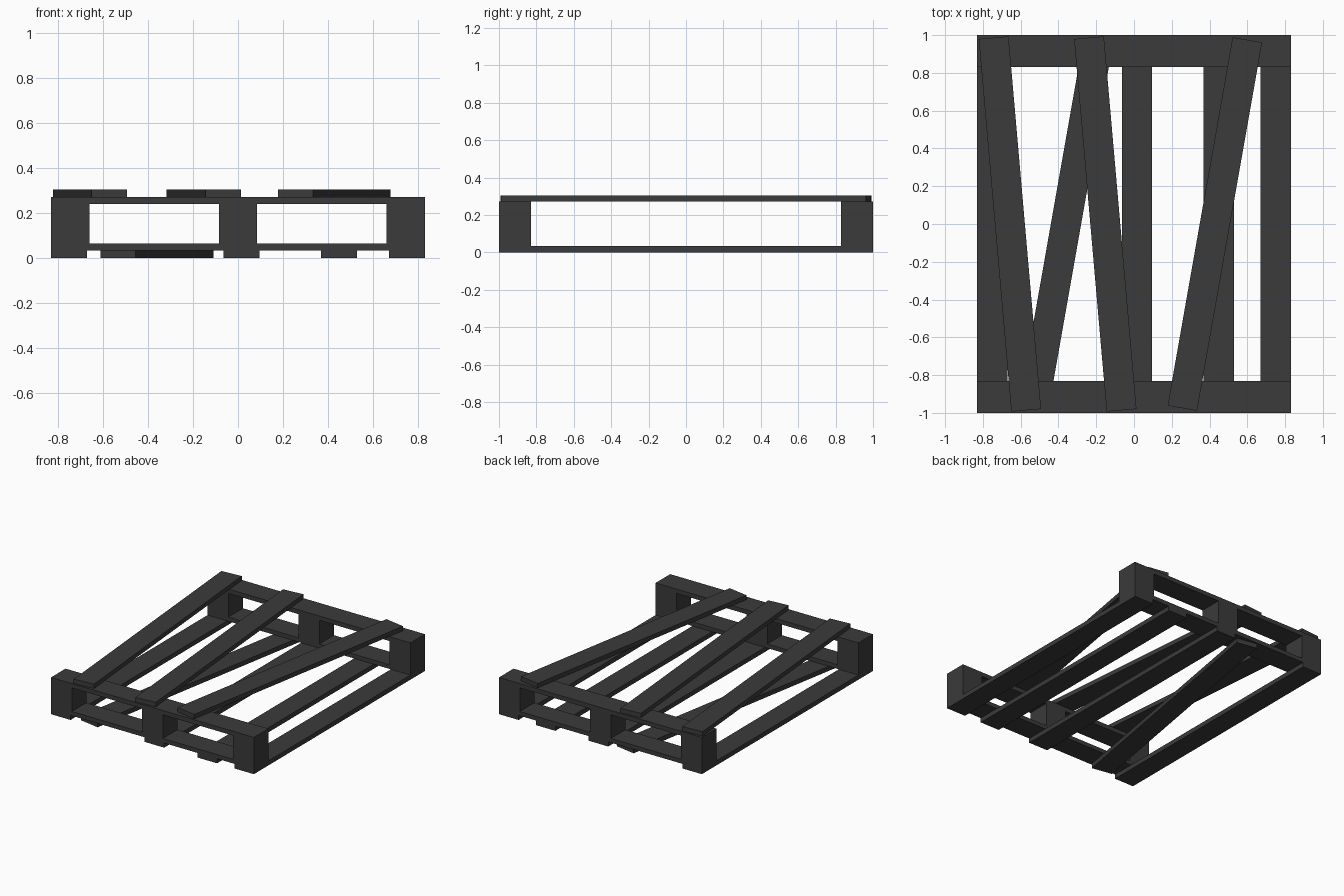
import bpy
import bmesh
from math import radians
from mathutils import Matrix

cube = bpy.data.objects.get("Cube")
if cube:
    bpy.data.objects.remove(cube, do_unlink=True)

wood = bpy.data.materials.new("dark_grey_wood")
wood.use_nodes = True
colour = (0.043, 0.043, 0.043, 1)
wood.diffuse_color = colour
wood.node_tree.nodes["Principled BSDF"].inputs["Base Color"].default_value = colour


def board(name, x, y, z0, z1, width, length, turn=0):
    """Box centred on x, y between two heights, turned about z in degrees."""
    mesh = bpy.data.meshes.new(name)
    bm = bmesh.new()
    bmesh.ops.create_cube(bm, size=1, matrix=Matrix.Diagonal((width, length, z1 - z0, 1)))
    bm.to_mesh(mesh)
    bm.free()
    mesh.materials.append(wood)
    obj = bpy.data.objects.new(name, mesh)
    obj.location = (x, y, (z0 + z1) / 2)
    obj.rotation_euler.z = radians(turn)
    bpy.context.collection.objects.link(obj)


# Layer heights, from the ground up
GROUND, LOWER, BLOCK, UPPER, DECK, TOP = 0, 0.034, 0.065, 0.24, 0.272, 0.305
SLAT = 0.158

# Straight bottom slats
for i, x in enumerate((-0.75, 0.016, 0.449, 0.75)):
    board(f"bottom_slat_{i + 1}", x, 0, GROUND, LOWER, 0.16, 2)

# Crooked bottom slat
board("bottom_slat_crooked", -0.36, 0, GROUND, LOWER, SLAT, 1.985, -10)

# Cross boards and spacer blocks at both ends
for end, y in (("front", -0.915), ("back", 0.915)):
    board(f"{end}_lower_cross_board", 0, y, LOWER, BLOCK, 1.66, 0.17)
    board(f"{end}_upper_cross_board", 0, y, UPPER, DECK, 1.66, 0.17)
    for side, x in (("right", -0.745), ("middle", 0), ("left", 0.745)):
        board(f"{end}_{side}_block", x, y, BLOCK, UPPER, 0.17, 0.17)

# Crooked deck slats
for i, (x, turn) in enumerate(((-0.657, 5), (-0.152, 5), (0.428, -10))):
    board(f"deck_slat_{i + 1}", x, 0, DECK, TOP, SLAT, 1.98, turn)
